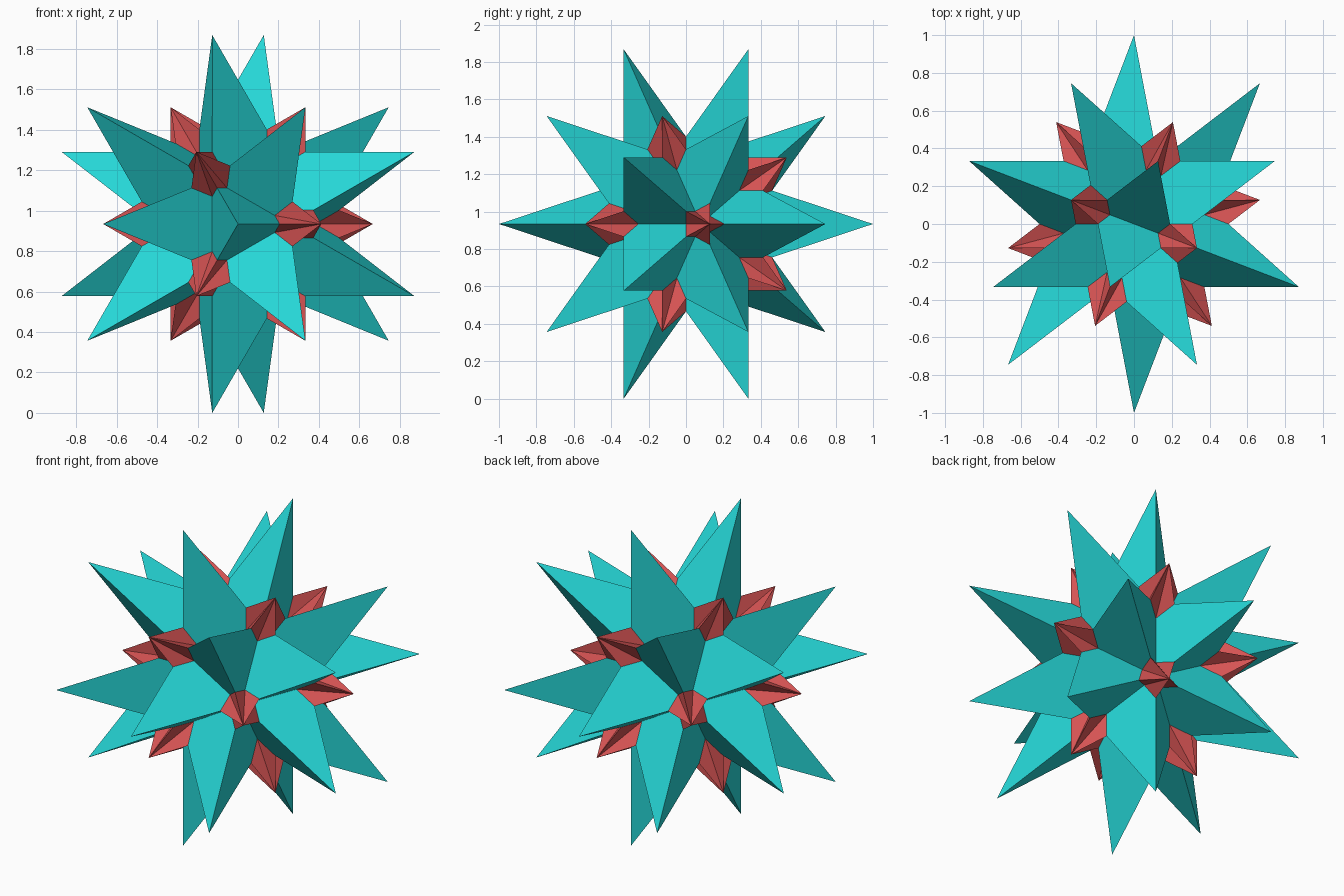
import bpy, bmesh, math
from mathutils import Matrix, Vector

if "Cube" in bpy.data.objects:
    bpy.data.objects.remove(bpy.data.objects["Cube"])

PHI = (1 + math.sqrt(5)) / 2
TIP = 1.0            # long spike tips
CORE = 0.4195        # radius of the icosahedral core
SMALL_TIP = CORE * PHI
DEPTH = 0.33         # length of a small spike, base buried in the body
CENTRE = Vector((0, 0, 0.934))


def material(name, rgb):
    m = bpy.data.materials.new(name)
    m.use_nodes = True
    m.diffuse_color = (*rgb, 1)
    m.node_tree.nodes["Principled BSDF"].inputs["Base Color"].default_value = (*rgb, 1)
    return m


def make_object(name, bm, mat):
    bmesh.ops.recalc_face_normals(bm, faces=bm.faces[:])
    mesh = bpy.data.meshes.new(name)
    bm.to_mesh(mesh)
    bm.free()
    mesh.materials.append(mat)
    ob = bpy.data.objects.new(name, mesh)
    ob.location = CENTRE
    bpy.context.collection.objects.link(ob)
    return ob


turquoise = material("turquoise", (0.019, 0.68, 0.68))
coral_red = material("coral red", (0.68, 0.088, 0.088))

# Core icosahedron, turned so one face looks along +y with a corner toward -x
body = bmesh.new()
bmesh.ops.create_icosphere(body, subdivisions=1, radius=CORE)
body.faces.ensure_lookup_table()
face = body.faces[0]
y_axis = face.calc_center_median().normalized()
corner = face.verts[0].co
x_axis = -(corner - y_axis * corner.dot(y_axis)).normalized()
z_axis = x_axis.cross(y_axis)
bmesh.ops.transform(body, matrix=Matrix((x_axis, y_axis, z_axis)).to_4x4(),
                    verts=body.verts[:])
for v in body.verts:
    v.co = v.co.normalized() * CORE

# Directions of the small spikes, each with the direction of one ridge
frames = []
for v in body.verts:
    n = v.co.normalized()
    c = v.link_faces[0].calc_center_median()
    u = (c - n * c.dot(n)).normalized()
    frames.append((n, u, n.cross(u)))

# Long three-sided spikes raised on every core face
poked = bmesh.ops.poke(body, faces=body.faces[:])
for v in poked["verts"]:
    v.co = v.co.normalized() * TIP
make_object("long_spikes", body, turquoise)

# Small star-section spikes in the hollows between the long ones
ridge = DEPTH / PHI
valley = ridge / PHI ** 2
for i, (n, u, w) in enumerate(frames):
    bm = bmesh.new()
    tip = bm.verts.new(n * SMALL_TIP)
    ring = []
    for k in range(10):
        a = math.radians(36 * k)
        r = valley if k % 2 else ridge
        ring.append(bm.verts.new(n * (SMALL_TIP - DEPTH)
                                 + (u * math.cos(a) + w * math.sin(a)) * r))
    for k in range(10):
        bm.faces.new((tip, ring[k], ring[(k + 1) % 10]))
    bm.faces.new(ring[::-1])
    make_object(f"small_spike_{i + 1}", bm, coral_red)
